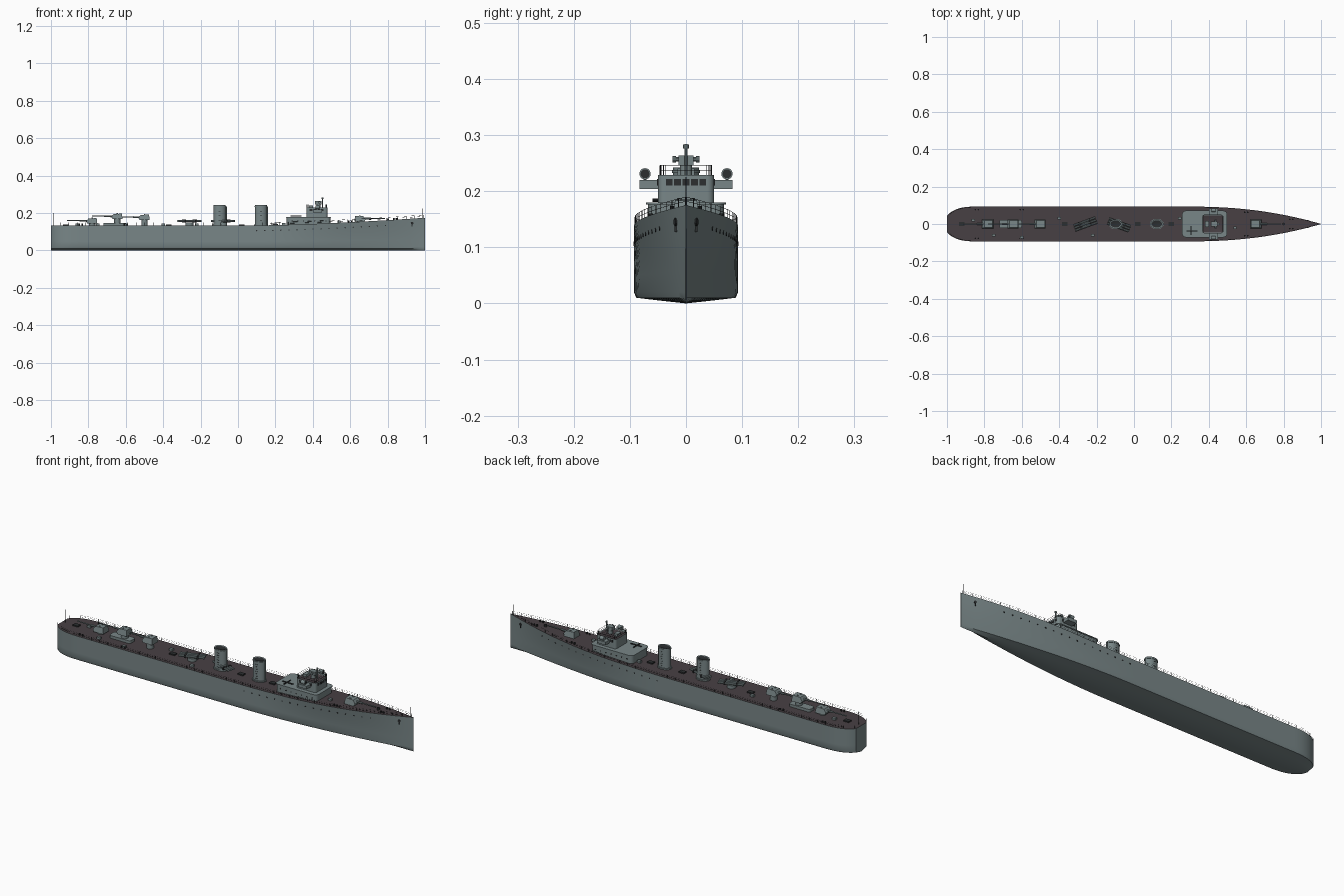
import bpy, bmesh, math
from mathutils import Vector, Matrix

if "Cube" in bpy.data.objects:
    bpy.data.objects.remove(bpy.data.objects["Cube"])


def material(name, rgb):
    m = bpy.data.materials.new(name)
    m.use_nodes = True
    m.diffuse_color = (*rgb, 1)
    bsdf = next(n for n in m.node_tree.nodes if n.type == 'BSDF_PRINCIPLED')
    bsdf.inputs["Base Color"].default_value = (*rgb, 1)
    bsdf.inputs["Roughness"].default_value = 0.7
    return m


GREY = material("ship_grey", (0.19, 0.24, 0.245))
DECK = material("deck_brown", (0.064, 0.051, 0.057))
DARK = material("dark_fittings", (0.025, 0.028, 0.03))
BEAM = 0.093


def finish(name, bm, mats, smooth=True):
    bmesh.ops.recalc_face_normals(bm, faces=bm.faces)
    me = bpy.data.meshes.new(name)
    bm.to_mesh(me)
    bm.free()
    ob = bpy.data.objects.new(name, me)
    bpy.context.collection.objects.link(ob)
    for m in mats:
        me.materials.append(m)
    if smooth:
        bpy.ops.object.select_all(action='DESELECT')
        ob.select_set(True)
        bpy.context.view_layer.objects.active = ob
        bpy.ops.object.shade_smooth_by_angle(angle=math.radians(35))
    return ob


def box(name, c, size, mat=GREY, turn=0):
    bm = bmesh.new()
    m = Matrix.Translation(c) @ Matrix.Rotation(turn, 4, 'Z') @ Matrix.Diagonal((*size, 1))
    bmesh.ops.create_cube(bm, size=1, matrix=m)
    return finish(name, bm, [mat], False)


def add_rod(bm, a, b, r, n):
    a, b = Vector(a), Vector(b)
    m = Matrix.Translation((a + b) / 2) @ (b - a).to_track_quat('Z', 'Y').to_matrix().to_4x4()
    bmesh.ops.create_cone(bm, cap_ends=True, segments=n, radius1=r, radius2=r,
                          depth=(b - a).length, matrix=m)


def rods(name, pairs, r, mat=GREY, n=10):
    bm = bmesh.new()
    for a, b in pairs:
        add_rod(bm, a, b, r, n)
    return finish(name, bm, [mat])


def prism(name, outline, z0, z1, mat=GREY, top=None):
    # plan outline raised from z0 to z1, with an optional inset roof colour
    bm = bmesh.new()
    f = bm.faces.new([bm.verts.new((x, y, z0)) for x, y in outline])
    up = bmesh.ops.extrude_face_region(bm, geom=[f])["geom"]
    bmesh.ops.translate(bm, vec=(0, 0, z1 - z0), verts=[v for v in up if isinstance(v, bmesh.types.BMVert)])
    roof = next(v for v in up if isinstance(v, bmesh.types.BMFace))
    if top:
        bmesh.ops.inset_region(bm, faces=[roof], thickness=0.004, depth=-0.002)
        roof.material_index = 1
    return finish(name, bm, [mat, top or mat])


def rounded(x0, x1, w, r):
    # rectangle in plan with rounded corners
    pts = []
    for i, (cx, cy) in enumerate([(x1 - r, w - r), (x0 + r, w - r), (x0 + r, r - w), (x1 - r, r - w)]):
        for k in range(5):
            a = math.pi / 2 * (i + k / 4)
            pts.append((cx + r * math.cos(a), cy + r * math.sin(a)))
    return pts


# Hull lines: half width at deck and keel, and deck height
def half_width(x, start=0.3, power=2.2):
    if x < -0.85:
        return BEAM * math.sqrt(1 - ((-0.85 - x) / 0.165) ** 2.5)
    if x > start:
        return max(0.0008, BEAM * (1 - ((x - start) / (1 - start)) ** power))
    return BEAM


def deck_z(x):
    return 0.134 + 0.041 * max(0, (x - 0.1) / 0.9) ** 1.5


def side_y(x, t):
    low, high = half_width(x, 0.1, 1.8), half_width(x)
    return low + (high - low) * t ** 1.4


# Hull with a shallow keel and a dark deck
def build_hull():
    xs = [-1 + 0.15 * (i / 10) ** 1.8 for i in range(11)] + [-0.85 + 1.85 * i / 50 for i in range(1, 51)]
    bm = bmesh.new()
    rows = []
    for x in xs:
        w, h = half_width(x, 0.1, 1.8), deck_z(x)
        half = [(w * 0.5, 0.005), (w * 0.95, 0.010), (w, 0.02)]
        half += [(side_y(x, t), 0.02 + (h - 0.02) * t) for t in (0.25, 0.5, 0.75, 1)]
        sec = [(-y, z) for y, z in reversed(half)] + [(0, 0)] + half
        rows.append([bm.verts.new((x, y, z)) for y, z in sec])
    for a, b in zip(rows, rows[1:]):
        for i in range(len(a) - 1):
            bm.faces.new((a[i], a[i + 1], b[i + 1], b[i]))
        bm.faces.new((a[-1], a[0], b[0], b[-1])).material_index = 1
    bm.faces.new(rows[0])
    bm.faces.new(rows[-1])
    finish("hull", bm, [GREY, DECK])


build_hull()

# Deck railings, portholes and anchors on both sides
for s, side in ((1, "left"), (-1, "right")):
    xs = [-0.995 + 1.985 * i / 44 for i in range(45)]
    base = [Vector((x, s * max(half_width(x) - 0.002, 0.001), deck_z(x))) for x in xs]
    up = Vector((0, 0, 0.015))
    rods(f"{side}_rail_posts", [(p, p + up) for p in base], 0.0007, DARK, 5)
    pairs = [(a + up * f, b + up * f) for f in (0.5, 1) for a, b in zip(base, base[1:])]
    rods(f"{side}_rail_wires", pairs, 0.0004, DARK, 4)
    holes = []
    for i in range(17):
        x = 0.1 + 0.043 * i
        z = deck_z(x) - 0.028
        y = s * side_y(x, (z - 0.02) / (deck_z(x) - 0.02))
        holes.append(((x, y - s * 0.003, z), (x, y + s * 0.001, z)))
    rods(f"{side}_portholes", holes, 0.0035, DARK)
    y = s * side_y(0.93, 0.8)
    rods(f"{side}_anchor", [((0.93, y - s * 0.004, 0.145), (0.932, y + s * 0.003, 0.145))], 0.007, DARK)
    box(f"{side}_anchor_shank", (0.93, y + s * 0.001, 0.138), (0.004, 0.004, 0.022), DARK)
    bollards = []
    for x in (-0.84, -0.6, 0.6, 0.84):
        y = s * (half_width(x) - 0.016)
        bollards += [((x + d, y, deck_z(x) - 0.002), (x + d, y, deck_z(x) + 0.009)) for d in (-0.008, 0.008)]
    rods(f"{side}_bollards", bollards, 0.004, DARK)

# Flag poles at the ends
rods("bow_pole", [((0.985, 0, 0.17), (0.985, 0, 0.225))], 0.0009, DARK, 6)
rods("stern_pole", [((-0.985, 0, 0.13), (-0.985, 0, 0.2))], 0.0009, DARK, 6)


# Gun mounts: pedestal, sloped shield and barrel
def gun(name, x, z, s):
    d = deck_z(x) - 0.003
    rods(name + "_pedestal", [((x, 0, d), (x, 0, z + 0.004))], 0.017, GREY, 20)
    profile = [(-0.028, 0), (0.026, 0), (0.032, 0.012), (0.02, 0.028), (-0.024, 0.03)]
    bm = bmesh.new()
    ends = []
    for side in (-1, 1):
        ends.append([bm.verts.new((x + s * px, side * (0.025 - 0.2 * pz), z + pz)) for px, pz in profile])
        bm.faces.new(ends[-1])
    for i in range(5):
        j = (i + 1) % 5
        bm.faces.new((ends[0][i], ends[0][j], ends[1][j], ends[1][i]))
    finish(name + "_shield", bm, [GREY], False)
    rods(name + "_barrel", [((x, 0, z + 0.015), (x + s * 0.135, 0, z + 0.017))], 0.0028)
    rods(name + "_sleeve", [((x, 0, z + 0.015), (x + s * 0.06, 0, z + 0.016))], 0.005)
    rods(name + "_sights", [((x, y, z + 0.02), (x, y, z + 0.033)) for y in (-0.012, 0.012)], 0.004)


gun("bow_gun", 0.65, 0.155, 1)
gun("stern_gun", -0.78, 0.143, -1)
gun("upper_stern_gun", -0.645, 0.167, -1)
gun("midship_gun", -0.5, 0.162, -1)
prism("aft_gun_platform", rounded(-0.72, -0.6, 0.022, 0.01), 0.13, 0.148)


# Funnels: oval casing, dark mouth, bands and steam pipe
def oval(x, rx, ry):
    return [(x + rx * math.cos(a), ry * math.sin(a)) for a in (math.tau * i / 32 for i in range(32))]


for name, x in (("front_funnel", 0.122), ("rear_funnel", -0.098)):
    prism(name, oval(x, 0.032, 0.023), 0.13, 0.242, GREY, DARK)
    prism(name + "_band", oval(x, 0.034, 0.025), 0.232, 0.237)
    prism(name + "_base", oval(x, 0.037, 0.028), 0.13, 0.14)
    rods(name + "_pipe", [((x + 0.035, 0, 0.13), (x + 0.035, 0, 0.235))], 0.003)
    rungs = [((x - 0.005, s * 0.024, z), (x + 0.005, s * 0.024, z))
             for s in (-1, 1) for z in (0.15 + 0.012 * i for i in range(7))]
    rods(name + "_rungs", rungs, 0.0008, DARK, 5)

# Triple torpedo tubes on turntables
for name, x, y, turn in (("rear_tubes", -0.26, 0, 0.35), ("front_tubes", -0.08, -0.005, -0.35)):
    d = Vector((math.cos(turn), math.sin(turn), 0))
    n = Vector((-d.y, d.x, 0))
    c = Vector((x, y, 0.157))
    rods(name + "_turntable", [((x, y, 0.13), (x, y, 0.15))], 0.022, GREY, 24)
    rods(name, [(c + n * k - d * 0.062, c + n * k + d * 0.062) for k in (-0.014, 0, 0.014)], 0.006)
    for k in (-0.03, 0.03):
        box(name + "_clamp", c + d * k, (0.008, 0.044, 0.015), DARK, turn)

# Bridge: deckhouse, wheelhouse and open top
prism("deckhouse", rounded(0.26, 0.495, 0.068, 0.018), 0.13, 0.18)
prism("deckhouse_eave", rounded(0.257, 0.498, 0.071, 0.02), 0.176, 0.18)
prism("wheelhouse", rounded(0.365, 0.478, 0.05, 0.012), 0.18, 0.229, GREY, DECK)
holes = [((x, s * 0.066, 0.158), (x, s * 0.069, 0.158)) for s in (-1, 1) for x in (0.29 + 0.03 * i for i in range(7))]
rods("deckhouse_portholes", holes, 0.0035, DARK)
for i in range(5):
    box("front_window", (0.478, -0.03 + 0.015 * i, 0.216), (0.003, 0.012, 0.012), DARK)
for s in (-1, 1):
    for i in range(4):
        box("side_window", (0.39 + 0.02 * i, s * 0.05, 0.216), (0.015, 0.003, 0.012), DARK)
    box("bridge_wing", (0.425, s * 0.066, 0.212), (0.05, 0.034, 0.016))
    rods("searchlight_stand", [((0.425, s * 0.073, 0.218), (0.425, s * 0.073, 0.23))], 0.003)
    rods("searchlight", [((0.414, s * 0.073, 0.231), (0.436, s * 0.073, 0.231))], 0.010, GREY, 20)
    rods("searchlight_lens", [((0.436, s * 0.073, 0.231), (0.437, s * 0.073, 0.231))], 0.008, DARK, 20)
corners = rounded(0.368, 0.475, 0.046, 0.01)
ring = [Vector((x, y, 0.227)) for x, y in corners]
wires = [(a + Vector((0, 0, h)), b + Vector((0, 0, h))) for h in (0.01, 0.019) for a, b in zip(ring, ring[1:] + ring[:1])]
rods("bridge_rail_wires", wires, 0.0006, DARK, 5)
rods("bridge_rail_posts", [(p, p + Vector((0, 0, 0.019))) for p in ring[::2]], 0.0008, DARK, 5)

# Director, rangefinder and mast above the bridge
rods("director_stand", [((0.43, 0, 0.225), (0.43, 0, 0.247))], 0.011, GREY, 16)
box("director", (0.43, 0, 0.255), (0.034, 0.026, 0.018))
rods("rangefinder", [((0.435, -0.023, 0.257), (0.435, 0.023, 0.257))], 0.004)
rods("rangefinder_ends", [((0.435, s * 0.018, 0.257), (0.435, s * 0.024, 0.257)) for s in (-1, 1)], 0.006)
rods("mast", [((0.452, 0, 0.225), (0.452, 0, 0.284))], 0.0028)
rods("mast_head", [((0.452, 0, 0.276), (0.452, 0, 0.283))], 0.005)
box("chart_table", (0.39, 0, 0.233), (0.02, 0.03, 0.014))
rods("roof_beam", [((0.28, -0.037, 0.184), (0.34, -0.037, 0.184)), ((0.305, -0.06, 0.184), (0.305, -0.01, 0.184))], 0.003, DARK)

# Deck lockers, hatches and capstan
for x, y in ((-0.6, -0.07), (-0.22, -0.06), (0.245, 0.03), (-0.86, 0.02), (-0.4, 0.03), (-0.75, -0.06), (0.54, -0.02)):
    box("deck_locker", (x, y, deck_z(x) + 0.004), (0.018, 0.014, 0.014))
for x in (-0.92, -0.37, 0.02, 0.2):
    box("hatch", (x, 0, deck_z(x) + 0.002), (0.03, 0.022, 0.008), DARK)
rods("capstan", [((0.8, 0, 0.155), (0.8, 0, 0.172))], 0.007, DARK, 14)
